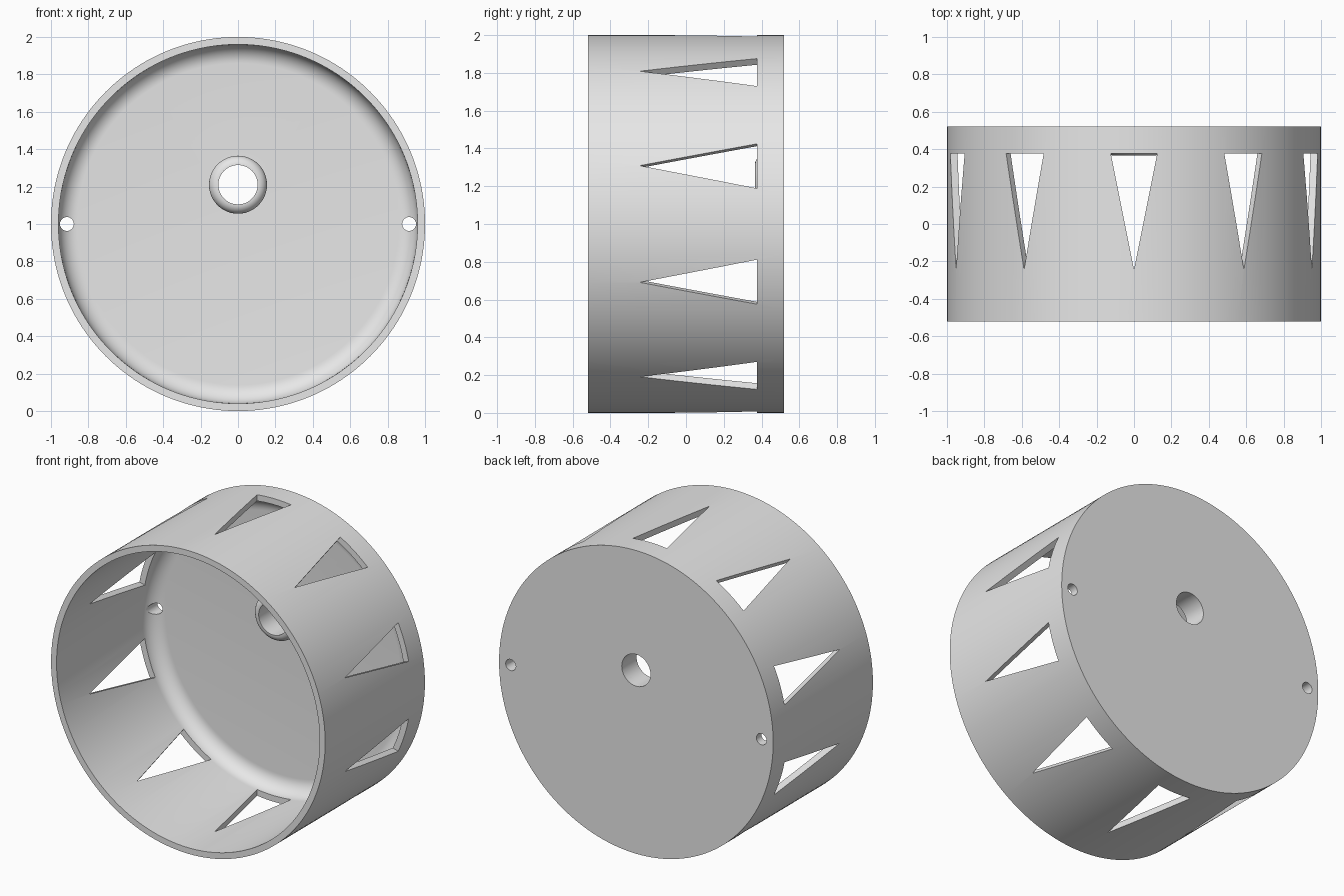
import bpy, bmesh
from math import sin, cos, pi
from mathutils import Matrix, Vector

if "Cube" in bpy.data.objects:
    bpy.data.objects.remove(bpy.data.objects["Cube"], do_unlink=True)

FRONT, BACK, FLOOR = -0.52, 0.52, 0.47
OUTER, INNER, FILLET = 1.0, 0.96, 0.1
BOSS_Z, BOSS_R, BORE_R, BOSS_FRONT = 1.21, 0.155, 0.105, 0.365

gray = bpy.data.materials.new("light gray")
gray.use_nodes = True
gray.diffuse_color = (0.8, 0.8, 0.8, 1)
gray.node_tree.nodes["Principled BSDF"].inputs["Base Color"].default_value = (0.8, 0.8, 0.8, 1)


def make_object(name, bm):
    bmesh.ops.remove_doubles(bm, verts=bm.verts, dist=1e-5)
    bmesh.ops.recalc_face_normals(bm, faces=bm.faces)
    mesh = bpy.data.meshes.new(name)
    bm.to_mesh(mesh)
    bm.free()
    mesh.materials.append(gray)
    obj = bpy.data.objects.new(name, mesh)
    bpy.context.collection.objects.link(obj)
    return obj


def select_only(obj):
    bpy.ops.object.select_all(action='DESELECT')
    obj.select_set(True)
    bpy.context.view_layer.objects.active = obj


def lathe(name, profile, centre_z, steps):
    """Turn (radius, y) points around an axis running along y."""
    bm = bmesh.new()
    verts = [bm.verts.new((r, y, centre_z)) for r, y in profile]
    edges = [bm.edges.new(pair) for pair in zip(verts, verts[1:])]
    bmesh.ops.spin(bm, geom=verts + edges, cent=(0, 0, centre_z),
                   axis=(0, 1, 0), angle=2 * pi, steps=steps)
    return make_object(name, bm)


def arc(r, y, radius, start, end, n=10):
    return [(r + radius * cos(start + (end - start) * i / n),
             y + radius * sin(start + (end - start) * i / n)) for i in range(n + 1)]


# Round cup, open at the front, with a filleted floor
cup_profile = [(0, BACK), (OUTER, BACK), (OUTER, FRONT), (INNER, FRONT)]
cup_profile += arc(INNER - FILLET, FLOOR - FILLET, FILLET, 0, pi / 2)
cup_profile.append((0, FLOOR))
cup = lathe("cup", cup_profile, 1, 160)

# Cutters: ten triangular windows, two screw holes and the bore
bm = bmesh.new()
for k in range(10):
    turn = Matrix.Translation((0, 0, 1)) @ Matrix.Rotation(k * pi / 5, 4, 'Y')
    corners = [(0, -0.245), (0.124, 0.376), (-0.124, 0.376)]
    low, high = ([bm.verts.new(turn @ Vector((x, y, h))) for x, y in corners]
                 for h in (0.8, 1.2))
    bm.faces.new(low)
    bm.faces.new(high)
    for i in range(3):
        j = (i + 1) % 3
        bm.faces.new((low[i], low[j], high[j], high[i]))
for x, z, radius in ((-0.915, 1, 0.037), (0.915, 1, 0.037), (0, BOSS_Z, BORE_R)):
    place = Matrix.Translation((x, 0.49, z)) @ Matrix.Rotation(pi / 2, 4, 'X')
    bmesh.ops.create_cone(bm, cap_ends=True, segments=48, radius1=radius,
                          radius2=radius, depth=0.3, matrix=place)
cutter = make_object("opening_cutter", bm)
cutter.hide_render = True

select_only(cup)
cut = cup.modifiers.new("openings", 'BOOLEAN')
cut.operation = 'DIFFERENCE'
cut.solver = 'EXACT'
cut.object = cutter
bpy.ops.object.modifier_apply(modifier=cut.name)
bpy.data.objects.remove(cutter, do_unlink=True)

# Rounded collar around the bore, on the cup floor
round_r = BOSS_R - BORE_R
collar_profile = [(BORE_R, FLOOR), (BOSS_R, FLOOR)]
collar_profile += arc(BORE_R, BOSS_FRONT + round_r, round_r, 0, -pi / 2)
collar_profile.append((BORE_R, FLOOR))
collar = lathe("bore_collar", collar_profile, BOSS_Z, 48)

for obj in (cup, collar):
    select_only(obj)
    bpy.ops.object.shade_smooth_by_angle(angle=pi / 6)
